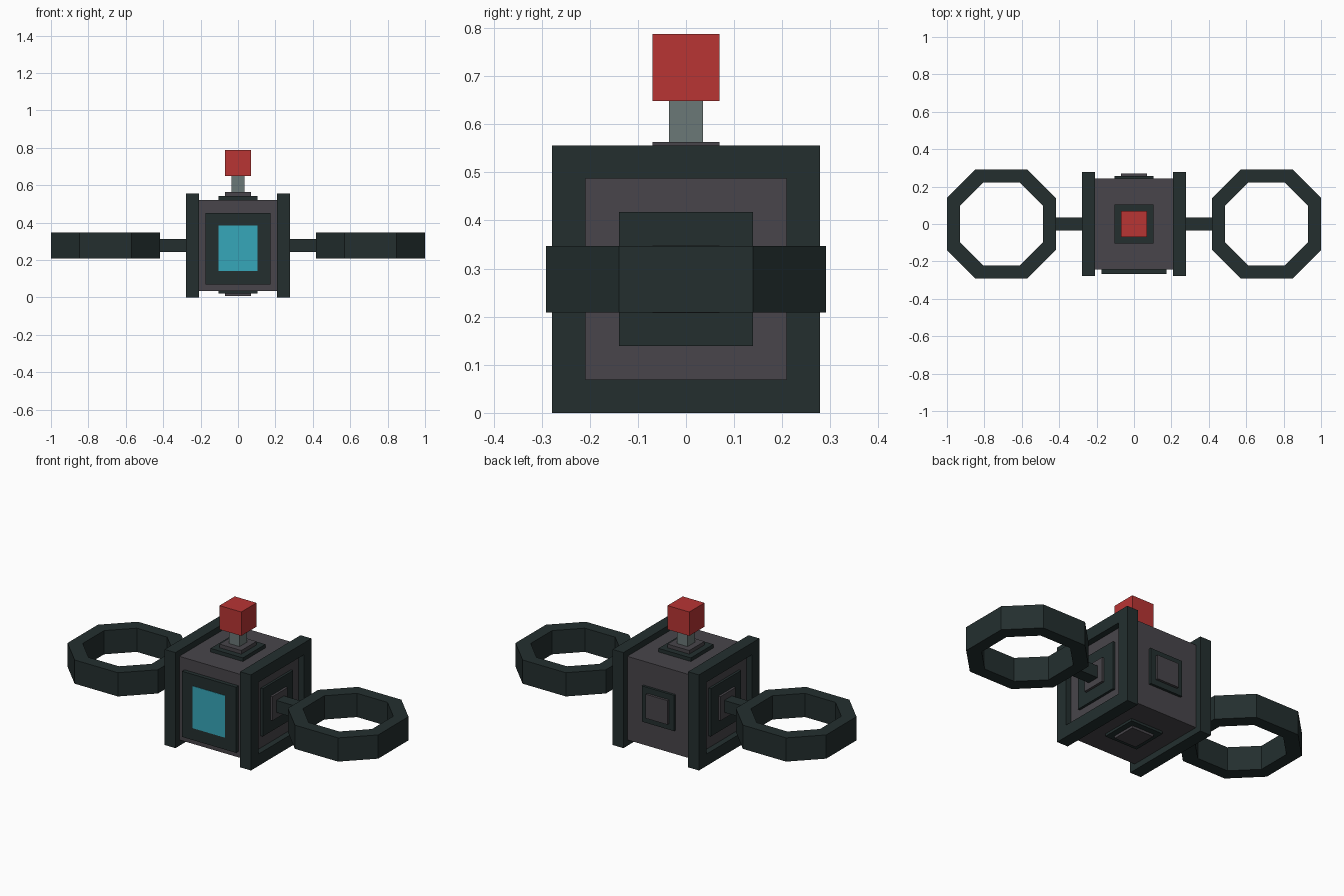
import bpy, bmesh
from mathutils import Matrix, Vector

cube = bpy.data.objects.get("Cube")
if cube:
    bpy.data.objects.remove(cube, do_unlink=True)


def material(name, rgb):
    m = bpy.data.materials.new(name)
    m.use_nodes = True
    m.diffuse_color = (*rgb, 1)
    m.node_tree.nodes["Principled BSDF"].inputs["Base Color"].default_value = (*rgb, 1)
    return m


DARK = material("dark teal metal", (0.017, 0.028, 0.028))
GREY = material("warm grey casing", (0.065, 0.060, 0.069))
STEEL = material("light steel", (0.147, 0.188, 0.184))
RED = material("red", (0.479, 0.035, 0.034))
CYAN = material("cyan screen", (0.037, 0.385, 0.491))

CZ = 0.278    # height of the body centre
HALF = 0.243  # half the body width


def finish(name, bm, mat):
    bmesh.ops.recalc_face_normals(bm, faces=bm.faces)
    me = bpy.data.meshes.new(name)
    bm.to_mesh(me)
    bm.free()
    me.materials.append(mat)
    ob = bpy.data.objects.new(name, me)
    bpy.context.collection.objects.link(ob)
    return ob


def box(name, lo, hi, mat):
    lo, hi = Vector(lo), Vector(hi)
    bm = bmesh.new()
    bmesh.ops.create_cube(bm, size=1, matrix=Matrix.Translation((lo + hi) / 2)
                          @ Matrix.Diagonal((*(hi - lo), 1)))
    return finish(name, bm, mat)


def hollow_prism(name, outer, inner, place, d0, d1, mat):
    """Closed loop with a hole, extruded from depth d0 to d1."""
    bm = bmesh.new()
    n = len(outer)
    loops = [[bm.verts.new(place(a, b, d)) for a, b in pts]
             for pts, d in ((outer, d0), (outer, d1), (inner, d1), (inner, d0))]
    for k in range(4):
        p, q = loops[k], loops[(k + 1) % 4]
        for i in range(n):
            j = (i + 1) % n
            bm.faces.new((p[i], p[j], q[j], q[i]))
    return finish(name, bm, mat)


def square(r):
    return [(r, r), (-r, r), (-r, -r), (r, -r)]


def octagon(r, s):
    return [(r, -s), (r, s), (s, r), (-s, r), (-r, s), (-r, -s), (-s, -r), (s, -r)]


def stepped_plates(name, axis, sign, size_dark, size_grey, t_dark, t_grey):
    """Dark plate with a smaller grey plate on one face of the body."""
    for part, r, t, mat in (("base", size_dark, t_dark, DARK), ("cap", size_grey, t_grey, GREY)):
        lo, hi = [-r, -r, CZ - r], [r, r, CZ + r]
        c = CZ if axis == 2 else 0
        a, b = c + sign * (HALF - 0.01), c + sign * (HALF + t)
        lo[axis], hi[axis] = min(a, b), max(a, b)
        box(f"{name}_plate_{part}", lo, hi, mat)


# Body cube
box("body", (-HALF, -HALF, CZ - HALF), (HALF, HALF, CZ + HALF), GREY)

# Front panel and screen
box("front_panel", (-0.174, -0.266, 0.07), (0.174, -0.235, 0.452), DARK)
box("screen", (-0.104, -0.268, 0.14), (0.104, -0.262, 0.385), CYAN)

# Stepped plates on the other faces
stepped_plates("top", 2, 1, 0.104, 0.07, 0.021, 0.042)
stepped_plates("bottom", 2, -1, 0.104, 0.07, 0.014, 0.028)
stepped_plates("back", 1, 1, 0.104, 0.07, 0.014, 0.028)

# Lever on top
box("lever_stem", (-0.035, -0.035, 0.555), (0.035, 0.035, 0.655), STEEL)
box("lever_knob", (-0.07, -0.07, 0.648), (0.07, 0.07, 0.787), RED)

# Side frames, arms and octagonal rings
for side, s in (("left", 1), ("right", -1)):
    hollow_prism(f"{side}_frame", square(0.278), square(0.209),
                 lambda a, b, d: (s * d, a, CZ + b), 0.208, 0.278, DARK)
    stepped_plates(f"{side}_side", 0, s, 0.139, 0.07, 0.014, 0.028)
    x0, x1 = sorted((s * 0.25, s * 0.43))
    box(f"{side}_arm", (x0, -0.035, CZ - 0.035), (x1, 0.035, CZ + 0.035), DARK)
    hollow_prism(f"{side}_ring", octagon(0.291, 0.139), octagon(0.222, 0.098),
                 lambda a, b, d: (s * 0.709 + a, b, CZ + d), -0.069, 0.069, DARK)
